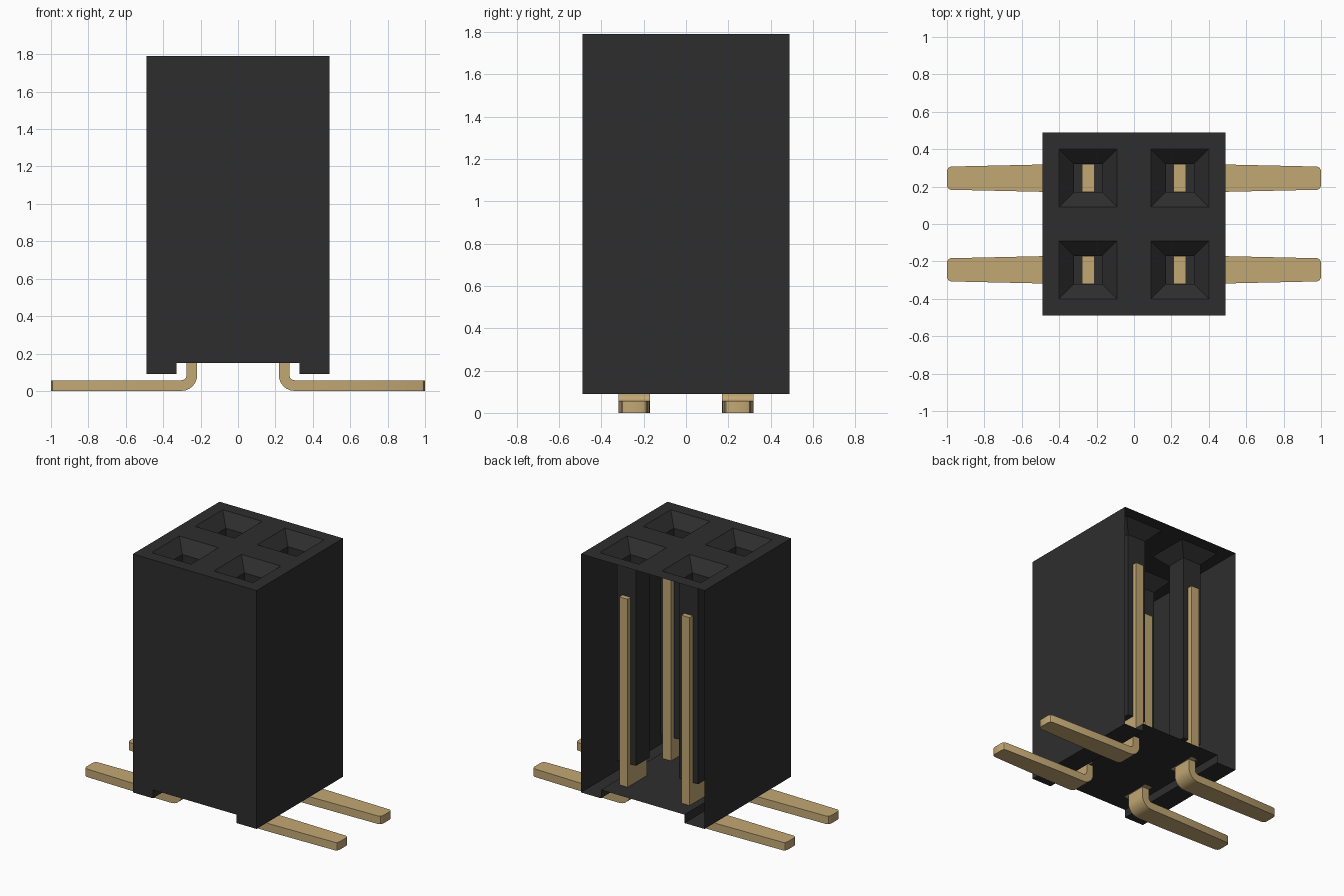
import bpy, bmesh, math

cube = bpy.data.objects.get("Cube")
if cube:
    bpy.data.objects.remove(cube, do_unlink=True)


def material(name, rgb):
    m = bpy.data.materials.new(name)
    m.use_nodes = True
    m.diffuse_color = (*rgb, 1)
    bsdf = m.node_tree.nodes["Principled BSDF"]
    bsdf.inputs["Base Color"].default_value = (*rgb, 1)
    bsdf.inputs["Roughness"].default_value = 0.6
    return m


BLACK = material("black plastic", (0.027, 0.027, 0.027))
GOLD = material("pale gold", (0.54, 0.39, 0.175))

P = 0.245          # socket offset from the centre
B = 0.488          # half width of the housing
TOP = 1.79
FLOOR = 0.15       # underside of the recess
SIGNS = [(sx, sy) for sx in (-1, 1) for sy in (-1, 1)]


def finish(name, bm, mat, smooth=False):
    bmesh.ops.remove_doubles(bm, verts=bm.verts, dist=1e-4)
    bmesh.ops.recalc_face_normals(bm, faces=bm.faces)
    me = bpy.data.meshes.new(name)
    bm.to_mesh(me)
    bm.free()
    me.materials.append(mat)
    ob = bpy.data.objects.new(name, me)
    bpy.context.collection.objects.link(ob)
    if smooth:
        bpy.ops.object.select_all(action='DESELECT')
        ob.select_set(True)
        bpy.context.view_layer.objects.active = ob
        bpy.ops.object.shade_smooth_by_angle(angle=math.radians(30))
    return ob


def loft(bm, rings, closed=True):
    """Bridge successive rings of points; return the vertex rings."""
    vr = [[bm.verts.new(p) for p in r] for r in rings]
    for a, b in zip(vr, vr[1:]):
        n = len(a)
        for i in range(n if closed else n - 1):
            j = (i + 1) % n
            bm.faces.new((a[i], a[j], b[j], b[i]))
    return vr


def square(cx, cy, h, z):
    return [(cx + dx * h, cy + dy * h, z)
            for dx, dy in ((-1, -1), (1, -1), (1, 1), (-1, 1))]


# Housing shell: footed profile run front to back, left open at the back
bm = bmesh.new()
profile = [(-B, TOP), (-B, 0.09), (-0.33, 0.09), (-0.33, FLOOR),
           (0.33, FLOOR), (0.33, 0.09), (B, 0.09), (B, TOP)]
walls = loft(bm, [[(x, y, z) for x, z in profile] for y in (-B, B)], closed=False)
bm.faces.new(walls[0])

# Top plate with four square openings
cuts = [-B, -0.4, -0.09, 0.09, 0.4, B]
for i in range(5):
    for j in range(5):
        if i in (1, 3) and j in (1, 3):
            continue
        bm.faces.new([bm.verts.new((cuts[a], cuts[b], TOP))
                      for a, b in ((i, j), (i + 1, j), (i + 1, j + 1), (i, j + 1))])

# Funnels leading into narrow closed shafts
for sx, sy in SIGNS:
    x, y = sx * P, sy * P
    rings = loft(bm, [square(x, y, 0.155, TOP), square(x, y, 0.075, 1.71),
                      square(x, y, 0.075, 0.30)])
    bm.faces.new(rings[-1])
finish("housing", bm, BLACK)


# Forked contact: U-shaped plate with two tines
def contact(name, x, y):
    bm = bmesh.new()
    outline = [(-0.11, FLOOR), (0.11, FLOOR), (0.11, 1.49), (0.072, 1.49),
               (0.072, 0.32), (-0.072, 0.32), (-0.072, 1.49), (-0.11, 1.49)]
    sides = loft(bm, [[(x + d, y + u, z) for u, z in outline] for d in (-0.033, 0.033)])
    for s in sides:
        bm.faces.new(s)
    finish(name, bm, GOLD)


# Surface-mount leg: drops from the floor, bends outward, tapers to the tip
def leg(name, sx, y):
    # each station: inside-of-bend point, outside-of-bend point, half width
    st = [((0.275, FLOOR), (0.218, FLOOR), 0.074)]
    cx, cz = 0.303, 0.085
    for k in range(7):
        a = math.pi + k * math.pi / 12
        c, s = math.cos(a), math.sin(a)
        st.append(((cx + 0.028 * c, cz + 0.028 * s),
                   (cx + 0.085 * c, cz + 0.085 * s), 0.074))
    for x, w in ((0.49, 0.073), (0.98, 0.062), (0.993, 0.055), (1.0, 0.04)):
        st.append(((x, 0.057), (x, 0.0), w))
    bm = bmesh.new()
    rings = loft(bm, [[(sx * i[0], y - w, i[1]), (sx * i[0], y + w, i[1]),
                       (sx * o[0], y + w, o[1]), (sx * o[0], y - w, o[1])]
                      for i, o, w in st])
    bm.faces.new(rings[0])
    bm.faces.new(rings[-1])
    finish(name, bm, GOLD, smooth=True)


for sx, sy in SIGNS:
    tag = ("back" if sy > 0 else "front") + ("_left" if sx > 0 else "_right")
    contact("contact_" + tag, sx * P, sy * P)
    leg("leg_" + tag, sx, sy * P)
